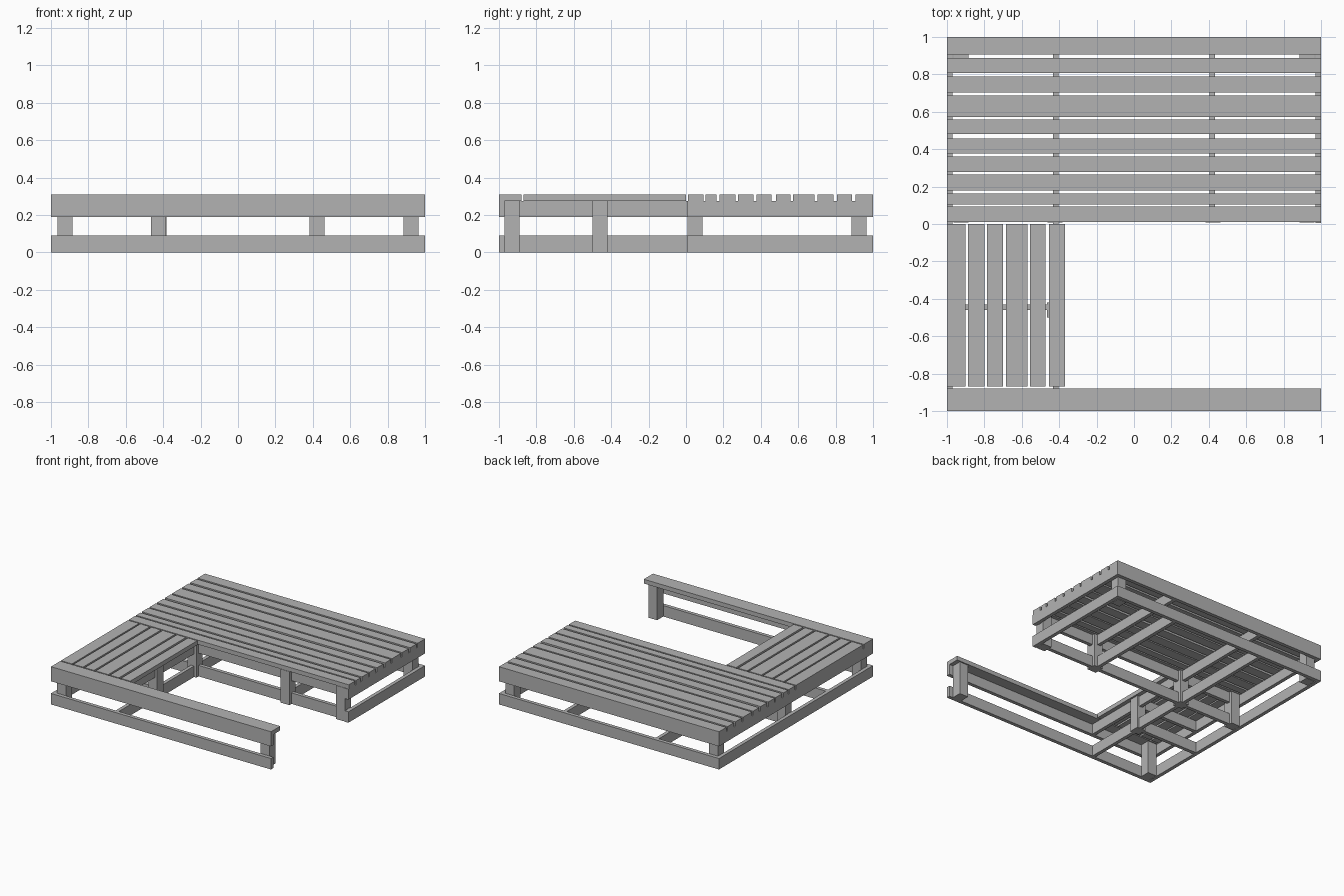
import bpy

cube = bpy.data.objects.get("Cube")
if cube:
    bpy.data.objects.remove(cube, do_unlink=True)

# One weathered timber colour
timber = bpy.data.materials.new("grey_timber")
timber.use_nodes = True
colour = (0.45, 0.45, 0.45, 1)
timber.diffuse_color = colour
shader = timber.node_tree.nodes["Principled BSDF"]
shader.inputs["Base Color"].default_value = colour
shader.inputs["Roughness"].default_value = 0.8

TOP = 0.31        # walking surface
DECK = 0.275      # underside of the slats
BEAM = 0.19       # underside of the upper beams
SILL = 0.09       # top of the lower beams
THICK = 0.03      # beam thickness


def box(name, x, y, z):
    """Square-edged timber spanning three (low, high) ranges."""
    bpy.ops.mesh.primitive_cube_add(size=1)
    obj = bpy.context.object
    obj.name = name
    spans = (x, y, z)
    centre = [(a + b) / 2 for a, b in spans]
    size = [b - a for a, b in spans]
    for v in obj.data.vertices:
        v.co = [c + s * k for c, s, k in zip(centre, size, v.co)]
    obj.data.materials.append(timber)
    return obj


def beam_pair(name, x, y):
    """Upper beam with a matching lower beam on the ground."""
    box("upper_" + name, x, y, (BEAM, DECK))
    box("lower_" + name, x, y, (0, SILL))


def post(name, x, y):
    box(name, (x - 0.04, x + 0.04), (y - 0.04, y + 0.04), (0, DECK))


# Main deck slats, across the full width
deck_slats = [(0.01, 0.093), (0.105, 0.163), (0.18, 0.265), (0.277, 0.36),
              (0.377, 0.458), (0.48, 0.558), (0.572, 0.687), (0.703, 0.788),
              (0.807, 0.888), (0.905, 1.0)]
for span in deck_slats:
    box("deck_slat", (-1, 1), span, (DECK, TOP))

# Side wing slats, running front to back
wing_slats = [(-1, -0.9), (-0.887, -0.8), (-0.785, -0.7),
              (-0.685, -0.57), (-0.555, -0.473), (-0.455, -0.37)]
for span in wing_slats:
    box("wing_slat", span, (-0.87, 0), (DECK, TOP))

# Front plank
box("front_plank", (-1, 1), (-1, -0.88), (DECK, TOP))

# Long beams along the width
beam_pair("front_beam", (-1, 1), (-1, -1 + THICK))
beam_pair("back_beam", (-1, 1), (1 - THICK, 1))
beam_pair("inner_beam", (-0.97, 0.97), (0.035, 0.065))
beam_pair("wing_cross_beam", (-0.97, -0.43), (-0.46, -0.43))

# Beams running front to back
beam_pair("outer_wing_joist", (-1, -1 + THICK), (-0.97, 0.97))
beam_pair("inner_wing_joist", (-0.433, -0.404), (-0.97, 0.97))
beam_pair("deck_joist", (0.404, 0.433), (0.065, 0.97))
beam_pair("deck_end_joist", (1 - THICK, 1), (0.005, 0.97))

# Posts at the corners and inner supports
for side in (-1, 1):
    post("front_post", side * 0.926, -0.93)
    post("back_post", side * 0.926, 0.925)
    post("deck_corner_post", side * 0.926, 0.047)
    post("deck_middle_post", side * 0.422, 0.047)
post("wing_post", -0.425, -0.46)
